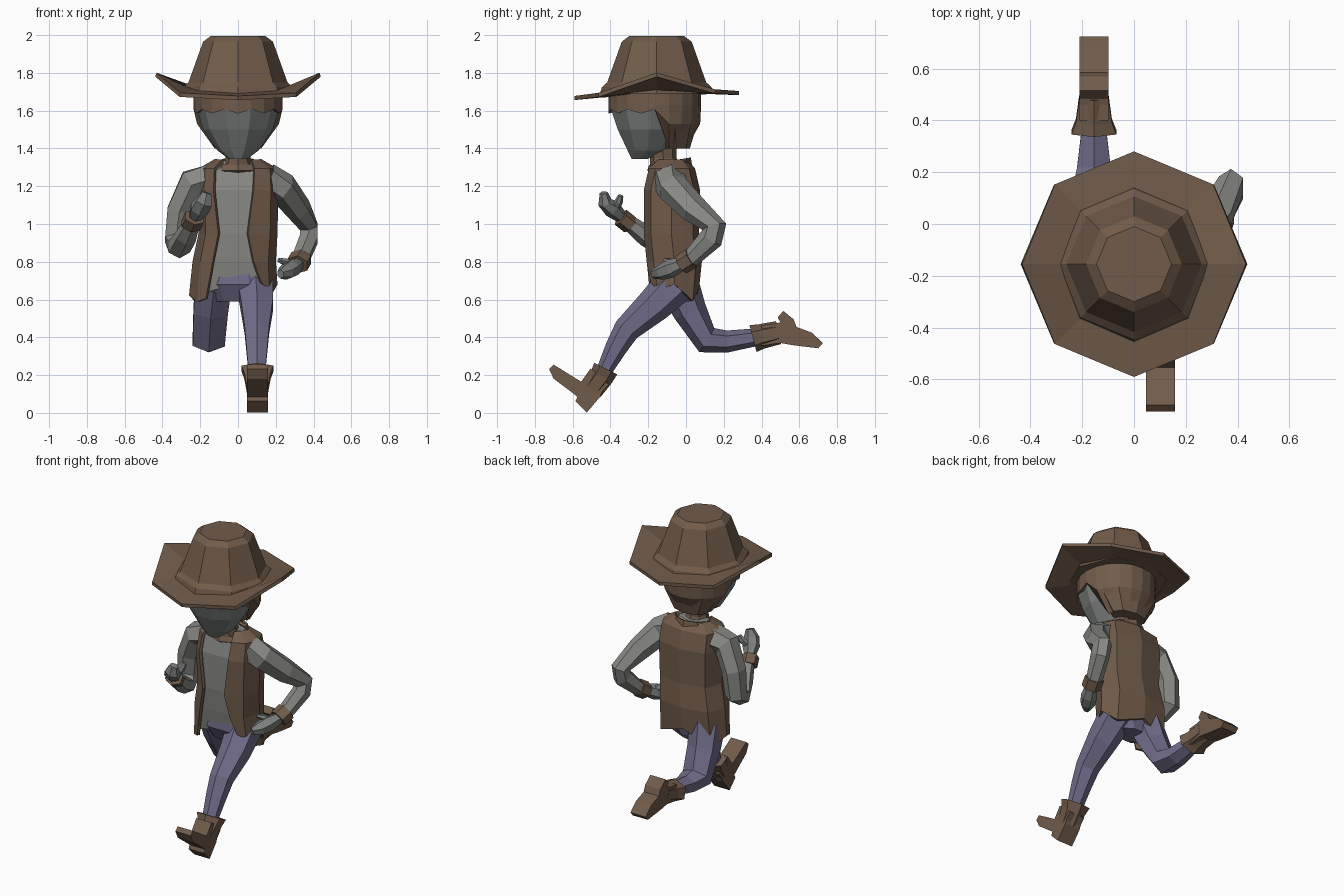
import bpy, bmesh, math
from mathutils import Vector as V

def mat(name, c):
    m = bpy.data.materials.new(name)
    m.diffuse_color = (*c, 1)
    return m

BROWN = mat("brown leather", (0.165, 0.106, 0.069))
GREY = mat("grey shirt", (0.25, 0.25, 0.235))
SKIN = mat("grey skin", (0.20, 0.21, 0.21))
BLUE = mat("dusty purple denim", (0.165, 0.15, 0.25))

def loft(name, rings, m, closed=True, caps=True, thick=0):
    """Skin a list of equal-length point rings."""
    bm = bmesh.new()
    vs = [[bm.verts.new(p) for p in r] for r in rings]
    n = len(rings[0])
    for a, b in zip(vs, vs[1:]):
        for i in range(n if closed else n - 1):
            j = (i + 1) % n
            bm.faces.new((a[i], a[j], b[j], b[i]))
    if caps:
        bm.faces.new(vs[0])
        bm.faces.new(vs[-1])
    bmesh.ops.recalc_face_normals(bm, faces=bm.faces[:])
    me = bpy.data.meshes.new(name)
    bm.to_mesh(me)
    bm.free()
    me.materials.append(m)
    ob = bpy.data.objects.new(name, me)
    bpy.context.collection.objects.link(ob)
    if thick:
        s = ob.modifiers.new("thickness", 'SOLIDIFY')
        s.thickness, s.offset = thick, 0
    return ob

def oval(cx, cy, z, w, d, n, turn=0.0):
    return [V((cx + w * math.sin(2 * math.pi * (i + turn) / n),
               cy - d * math.cos(2 * math.pi * (i + turn) / n), z)) for i in range(n)]

def tube(name, pts, radii, m, n=6):
    """Limb along a path; each radius is (sideways, other)."""
    P, rings = [V(p) for p in pts], []
    for i, p in enumerate(P):
        d0 = (p - P[max(i - 1, 0)]).normalized()
        d1 = (P[min(i + 1, len(P) - 1)] - p).normalized()
        t = (d0 + d1).normalized()
        s = V((1, 0, 0)) - t * t.x
        s.normalize()
        u = t.cross(s)
        a, b = radii[i]
        rings.append([p + s * a * math.cos(2 * math.pi * (k + .5) / n)
                      + u * b * math.sin(2 * math.pi * (k + .5) / n) for k in range(n)])
    return loft(name, rings, m)

# Hat crown
HY = -0.155
loft("hat_crown", [oval(0, HY, z, r, r, 8) for z, r in
     ((1.69, .30), (1.725, .29), (1.75, .262), (1.965, .185), (1.995, .145))], BROWN)

# Hat brim, turned up at the sides
def brim(r, lift, base):
    ring = oval(0, HY, 0, r, r, 8)
    for p in ring:
        side = abs(p.x) / r
        p.z = base + (p.y - HY) * 0.03 + lift * max(0, side - .7) / .3 + .015 * min(side, .7)
    return ring
loft("hat_brim", [brim(.20, 0, 1.69), brim(.29, .02, 1.69), brim(.435, .10, 1.68)],
     BROWN, caps=False, thick=.022)

# Face
loft("head", [oval(0, (f + b) / 2, z, w, (b - f) / 2, 10, .5) for z, f, b, w in
     ((1.345, -.29, -.20, .05), (1.39, -.315, -.09, .11), (1.5, -.37, -.01, .185),
      (1.6, -.405, .03, .215), (1.69, -.405, .04, .215))], SKIN)

# Hair: short jagged fringe in front, long at the back
top, mid, low, end = (oval(0, -.165, 1.70, .235, .245, 20), oval(0, -.165, 1.63, .235, .245, 20),
                      oval(0, -.165, 1.53, .228, .24, 20), oval(0, -.13, 1.40, .13, .13, 20))
for i in range(20):
    if low[i].y < -.13:
        low[i] = mid[i].copy()
        low[i].z = 1.585 + .022 * (i % 2)
        end[i] = V((low[i].x * .85, -.165 + (low[i].y + .165) * .85, low[i].z + .01))
loft("hair", [top, mid, low, end], BROWN, caps=False)
loft("hair_back", [oval(0, -.05, 1.40, .12, .07, 8), oval(0, -.06, 1.53, .2, .12, 8)], BROWN)

# Neck and raised vest collar
loft("neck", [oval(0, -.10, 1.27, .09, .09, 8), oval(0, -.12, 1.35, .065, .07, 8),
              oval(0, -.13, 1.44, .075, .08, 8)], BROWN)
collar = [oval(0, -.085, 1.28, .14, .115, 8), oval(0, -.085, 1.33, .10, .105, 8)]
for p in collar[1]:
    p.z += .2 * (p.y + .085)
loft("collar", collar, BROWN, caps=False, thick=.012)

# Torso levels: z, centre x, half width, front y, back y, left and right vest edge
LEVELS = ((1.335, 0, .12, -.14, .0, -.08, .07), (1.29, 0, .20, -.19, .04, -.12, .085),
          (1.18, 0, .205, -.215, .065, -.125, .08), (.95, 0, .20, -.215, .06, -.10, .05),
          (.80, -.02, .212, -.20, .075, -.13, .08), (.63, -.025, .225, -.18, .06, -.165, .12))

def section(lv, inset=0):
    z, cx, w, f, b, xl, xr = lv
    w, f, b = w - inset, f + inset, b - inset
    cy = (f + b) / 2
    left = [(xl, f), (cx - .82 * w, f + .035), (cx - w, cy), (cx - .8 * w, b - .03), (cx, b)]
    right = [(cx + .8 * w, b - .03), (cx + w, cy), (cx + .82 * w, f + .035), (xr, f)]
    return [V((x, y, z)) for x, y in left + right]

vest = [section(lv) for lv in LEVELS]
for i, p in enumerate(vest[-1]):                    # ragged hem
    p.z += .15 * p.x + (0, -.01, .03, -.03, .03, -.06, .02, 0, .04)[i]
loft("vest", vest, BROWN, closed=False, caps=False, thick=.018)

shirt = [section(lv, .018) for lv in LEVELS]
for p in shirt[-1]:
    p.z = .685 + .28 * p.x
loft("shirt", shirt, GREY)

# Trousers
loft("trouser_seat", [oval(-.02, -.065, .78, .19, .11, 8, .5), oval(-.02, -.065, .68, .205, .12, 8, .5),
                      oval(-.03, -.05, .59, .12, .08, 8, .5)], BLUE)
tube("front_leg", [(.09, -.05, .69), (.10, -.17, .57), (.10, -.315, .44), (.10, -.37, .345), (.10, -.44, .21)],
     [(.11, .11), (.098, .093), (.075, .07), (.065, .058), (.05, .04)], BLUE)
tube("back_leg", [(-.13, -.04, .68), (-.145, .02, .54), (-.155, .11, .385), (-.155, .22, .378), (-.155, .40, .405)],
     [(.11, .11), (.105, .09), (.098, .075), (.075, .058), (.05, .045)], BLUE)

# Boots: a shaft plus a shoe extruded from its side profile
def boot(name, x, shaft, widths, shoe):
    tube(name + "_shaft", [(x, *p) for p in shaft], widths, BROWN)
    cy = sum(p[0] for p in shoe) / len(shoe)
    loft(name + "_shoe", [[V((x + s * w, y, z)) for y, z in shoe] for s, w in ((-1, .056), (1, .056))], BROWN)

boot("front_boot", .103, [(-.425, .235), (-.445, .195), (-.50, .12)],
     [(.098, .068), (.08, .064), (.064, .06)],
     [(-.44, .19), (-.505, .235), (-.555, .165), (-.70, .255), (-.725, .232), (-.70, .18), (-.60, .105),
      (-.575, .085), (-.585, .062), (-.525, .002), (-.455, .085), (-.445, .11), (-.41, .15)])
boot("back_boot", -.155, [(.355, .393), (.40, .405), (.49, .425)],
     [(.10, .073), (.08, .066), (.066, .062)],
     [(.40, .355), (.50, .37), (.57, .358), (.70, .342), (.725, .37), (.665, .425), (.585, .455), (.57, .495),
      (.515, .54), (.485, .505), (.50, .48), (.46, .47), (.40, .465)])

# Arm swung back
tube("right_sleeve", [(.15, -.09, 1.235), (.235, -.07, 1.19), (.32, .04, 1.08), (.375, .15, .985), (.375, .13, .92),
                      (.325, .01, .80)],
     [(.09, .09), (.085, .085), (.07, .075), (.055, .065), (.055, .065), (.05, .045)], GREY)
tube("right_cuff", [(.335, .03, .82), (.315, -.025, .785)], [(.062, .055)] * 2, BROWN)
tube("right_hand", [(.318, -.02, .79), (.285, -.08, .765), (.255, -.13, .745), (.225, -.175, .735)],
     [(.035, .035), (.05, .05), (.048, .042), (.022, .025)], SKIN)
tube("right_thumb", [(.29, -.06, .775), (.25, -.09, .80), (.215, -.11, .81)],
     [(.03, .025), (.022, .02), (.012, .012)], SKIN)

# Arm swung forward
tube("left_sleeve", [(-.15, -.08, 1.235), (-.245, -.08, 1.215), (-.31, -.06, 1.07), (-.325, -.06, .92),
                     (-.31, -.12, .88), (-.275, -.21, .935), (-.235, -.32, 1.02)],
     [(.09, .09), (.085, .085), (.075, .075), (.07, .065), (.068, .062), (.06, .055), (.04, .04)], GREY)
tube("left_cuff", [(-.25, -.295, .995), (-.23, -.345, 1.035)], [(.058, .05)] * 2, BROWN)
tube("left_hand", [(-.228, -.345, 1.04), (-.205, -.39, 1.08), (-.18, -.43, 1.115), (-.165, -.435, 1.165)],
     [(.035, .035), (.055, .048), (.05, .038), (.028, .022)], SKIN)
tube("left_thumb", [(-.20, -.38, 1.08), (-.165, -.355, 1.12), (-.15, -.345, 1.15)],
     [(.03, .025), (.025, .022), (.014, .014)], SKIN)
